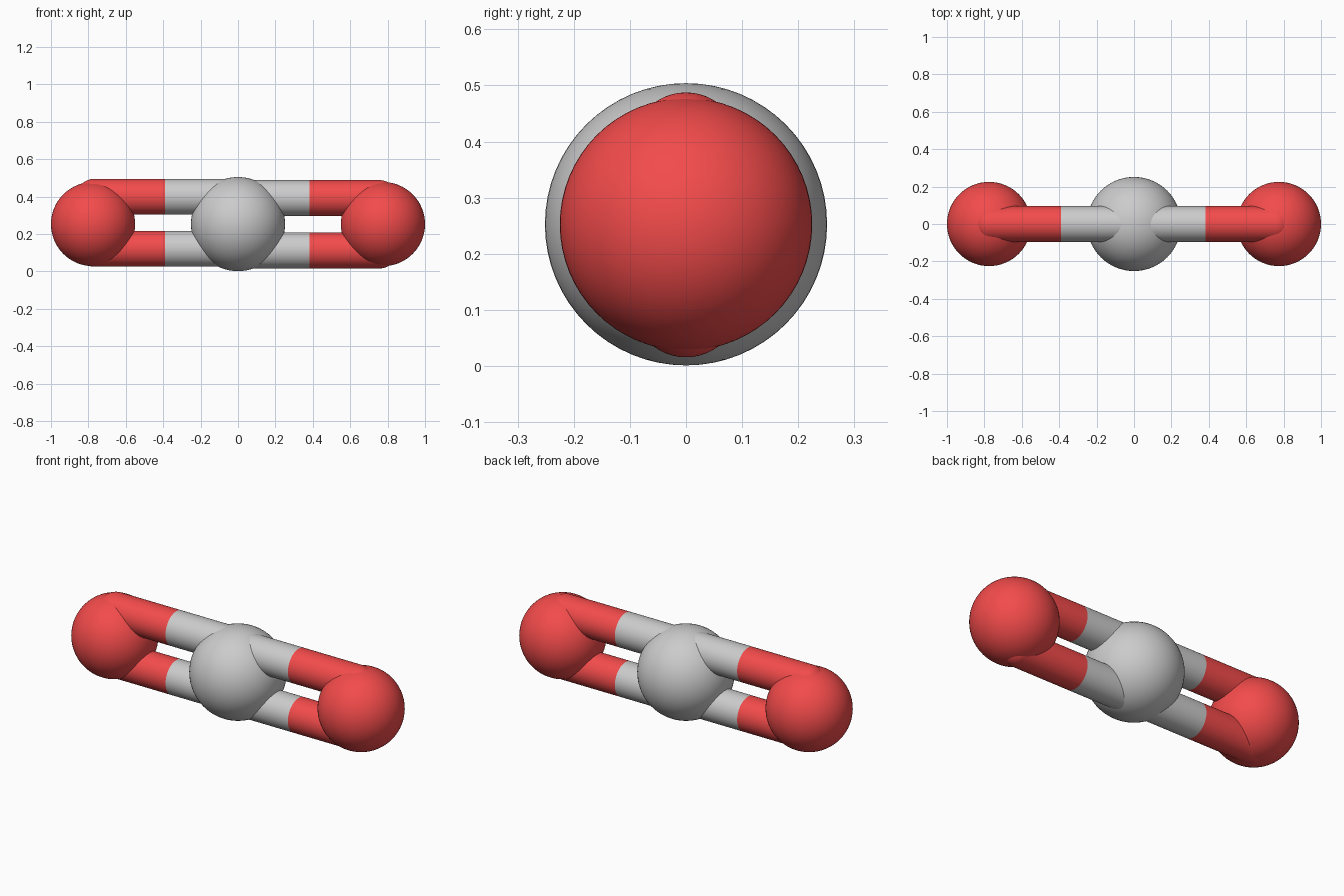
import bpy
from math import pi

if "Cube" in bpy.data.objects:
    bpy.data.objects.remove(bpy.data.objects["Cube"])

ZC = 0.2525          # height of the molecule axis
TUBE = 0.096         # bond radius

red = bpy.data.materials.new("red")
red.diffuse_color = (0.9, 0.07, 0.07, 1)
red.use_nodes = True
red.node_tree.nodes["Principled BSDF"].inputs["Base Color"].default_value = red.diffuse_color


def finish(name, mat):
    ob = bpy.context.object
    ob.name = name
    if mat:
        ob.data.materials.append(mat)
    bpy.ops.object.shade_smooth_by_angle(angle=pi / 5)
    return ob


def ball(name, loc, r, mat=None, seg=64):
    bpy.ops.mesh.primitive_uv_sphere_add(segments=seg, ring_count=seg // 2,
                                         radius=r, location=loc)
    return finish(name, mat)


def tube(name, x0, x1, z, mat=None):
    bpy.ops.mesh.primitive_cylinder_add(vertices=48, radius=TUBE, depth=abs(x1 - x0),
                                        location=((x0 + x1) / 2, 0, z),
                                        rotation=(0, pi / 2, 0), end_fill_type='NOTHING')
    return finish(name, mat)


# central atom and the two outer atoms
ball("centre_atom", (0, 0, ZC), 0.2515)
for side, s in (("left", -1), ("right", 1)):
    ball(side + "_atom", (s * 0.775, 0, ZC), 0.225, red)

# double bonds: grey inner half, red outer half with a rounded end
for side, x_mid, x_end, heights in (("left", -0.389, -0.768, (0.1205, 0.3985)),
                                    ("right", 0.381, 0.757, (0.1115, 0.3915))):
    for level, z in zip(("lower", "upper"), heights):
        name = f"{side}_{level}_bond"
        tube(name + "_inner", 0, x_mid, z)
        tube(name + "_outer", x_mid, x_end, z, red)
        ball(name + "_cap", (x_end, 0, z), TUBE, red, 48)
